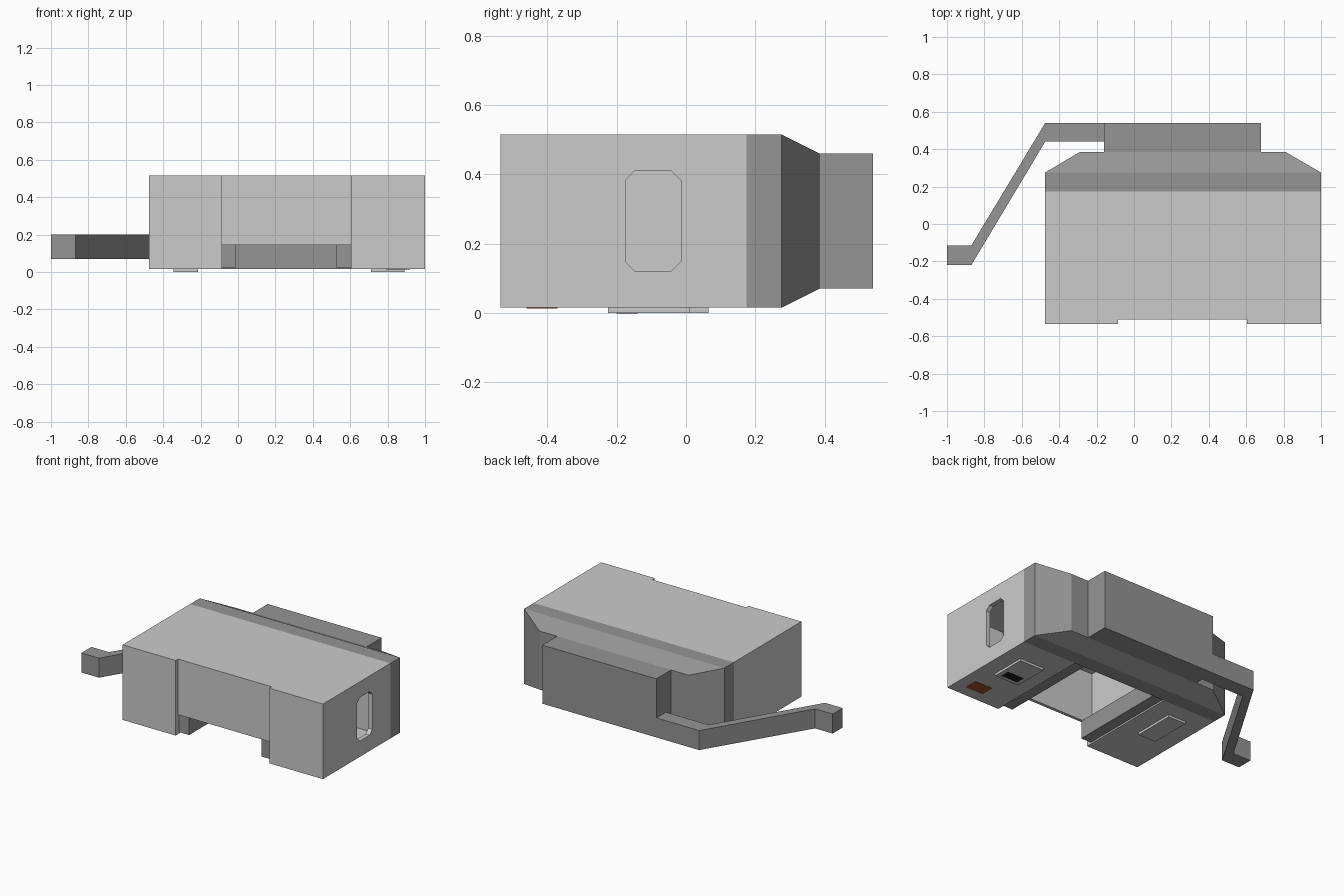
import bpy, bmesh

if "Cube" in bpy.data.objects:
    bpy.data.objects.remove(bpy.data.objects["Cube"])


def material(name, rgb):
    m = bpy.data.materials.new(name)
    m.diffuse_color = (*rgb, 1)
    m.use_nodes = True
    m.node_tree.nodes["Principled BSDF"].inputs["Base Color"].default_value = m.diffuse_color
    return m


DARK = material("dark_grey", (0.3, 0.3, 0.3))
BLACK = material("black", (0.01, 0.01, 0.01))
RUST = material("rust_red", (0.4, 0.08, 0.03))


def loft(name, rings, mat=None):
    """Join matching rings of points into a closed solid."""
    bm = bmesh.new()
    loops = [[bm.verts.new(p) for p in ring] for ring in rings]
    n = len(loops[0])
    for a, b in zip(loops, loops[1:]):
        for i in range(n):
            j = (i + 1) % n
            bm.faces.new((a[i], a[j], b[j], b[i]))
    bm.faces.new(loops[0])
    bm.faces.new(loops[-1])
    bmesh.ops.recalc_face_normals(bm, faces=bm.faces)
    me = bpy.data.meshes.new(name)
    bm.to_mesh(me)
    bm.free()
    ob = bpy.data.objects.new(name, me)
    bpy.context.collection.objects.link(ob)
    if mat:
        me.materials.append(mat)
    return ob


def rect_y(x0, x1, z0, z1, y):
    return [(x0, y, z0), (x1, y, z0), (x1, y, z1), (x0, y, z1)]


def box(name, x, y, z, mat=None):
    return loft(name, [rect_y(*x, *z, y[0]), rect_y(*x, *z, y[1])], mat)


def cut(target, cutter):
    cutter.hide_render = True
    mod = target.modifiers.new("cut", 'BOOLEAN')
    mod.operation = 'DIFFERENCE'
    mod.solver = 'EXACT'
    mod.object = cutter
    bpy.context.view_layer.objects.active = target
    bpy.ops.object.modifier_apply(modifier=mod.name)
    bpy.data.objects.remove(cutter)


# Light housing with an open channel and a shallow front recess
L, R = -0.475, 1.0
CL, CR = -0.085, 0.605
housing = box("housing", (L, R), (-0.535, 0.175), (0.015, 0.515))
cut(housing, box("recess_cutter", (CL, CR), (-0.7, -0.51), (-0.1, 0.7)))
cut(housing, box("channel_cutter", (CL, CR), (-0.49, 0.3), (-0.1, 0.49)))
cut(housing, box("mouth_cutter", (CL, CR), (-0.7, -0.4), (-0.1, 0.145)))

# Side chamber reached through a slot with clipped corners
cut(housing, box("chamber_cutter", (0.64, 0.97), (-0.45, 0.14), (0.04, 0.49)))
y0, y1, z0, z1, c = -0.175, -0.015, 0.12, 0.41, 0.028
slot = [(y0 + c, z0), (y1 - c, z0), (y1, z0 + c), (y1, z1 - c),
        (y1 - c, z1), (y0 + c, z1), (y0, z1 - c), (y0, z0 + c)]
cut(housing, loft("slot_cutter", [[(x, y, z) for y, z in slot] for x in (0.9, 1.1)]))

# Dark back cover: straight band, then a taper to the raised block
loft("back_cover", [rect_y(L, R, 0.015, 0.515, 0.175),
                    rect_y(L, R, 0.015, 0.515, 0.275),
                    rect_y(-0.29, 0.81, 0.07, 0.46, 0.385)], DARK)
box("back_block", (-0.16, 0.68), (0.38, 0.54), (0.07, 0.46), DARK)

# Bent lever reaching round the left side
path = [(-0.16, 0.54, 0.44), (-0.475, 0.54, 0.44),
        (-0.87, -0.115, -0.22), (-1.0, -0.115, -0.22)]
inner_x = [-0.16, -0.475, -0.87, -1.0]
loft("lever", [[(x, a, 0.07), (x, a, 0.2), (xi, b, 0.2), (xi, b, 0.07)]
               for (x, a, b), xi in zip(path, inner_x)], DARK)

# Dark rails along both sides of the channel
for side, x in (("left", (CL, -0.01)), ("right", (0.525, CR))):
    box(side + "_rail", x, (-0.5, 0.18), (0.025, 0.145), DARK)

# Foot pads and coloured inserts underneath
box("left_pad", (-0.345, -0.215), (-0.215, 0.065), (0, 0.02))
box("right_pad", (0.71, 0.89), (-0.225, 0.01), (0, 0.02))
box("pad_insert", (0.74, 0.86), (-0.2, -0.14), (-0.001, 0.01), BLACK)
box("red_insert", (0.79, 0.92), (-0.46, -0.37), (0.013, 0.02), RUST)
